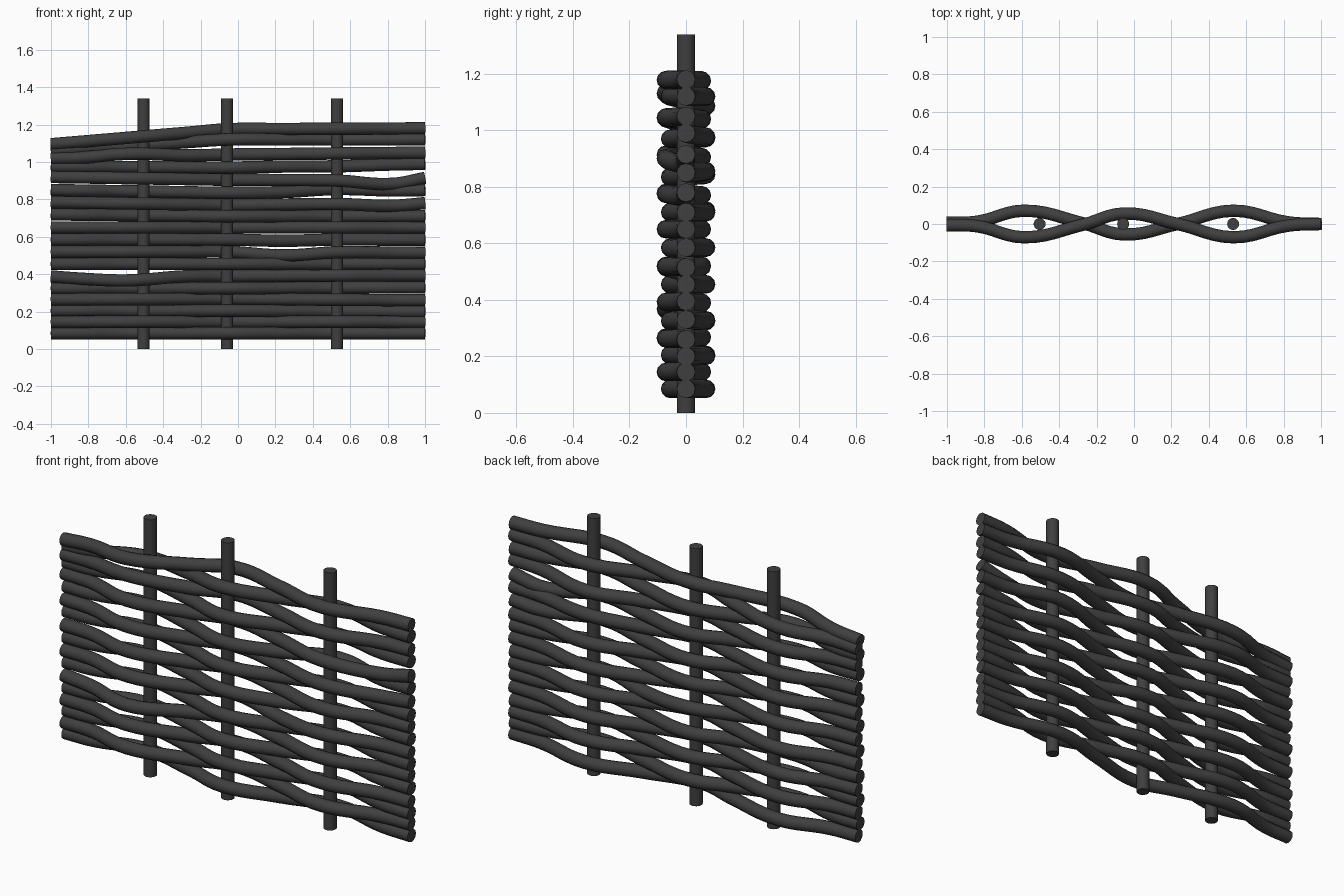
import bpy, math

if "Cube" in bpy.data.objects:
    bpy.data.objects.remove(bpy.data.objects["Cube"])

mat = bpy.data.materials.new("dark_wood")
mat.diffuse_color = (0.05, 0.05, 0.05, 1)
mat.use_nodes = True
mat.node_tree.nodes["Principled BSDF"].inputs["Base Color"].default_value = mat.diffuse_color


def finish(obj, name):
    obj.name = name
    obj.data.materials.append(mat)
    bpy.ops.object.shade_smooth_by_angle(angle=math.radians(40))


# Upright stakes
for i, x in enumerate((-0.505, -0.058, 0.53)):
    bpy.ops.mesh.primitive_cylinder_add(vertices=20, radius=0.032, depth=1.34,
                                        location=(x, 0, 0.67))
    finish(bpy.context.object, f"stake_{i + 1}")

# Rod heights, bottom to top, at the left end, middle stake and right end
left = (.085, .145, .205, .265, .325, .388, .455, .52, .585, .65, .72, .785,
        .85, .92, .975, 1.02, 1.06, 1.095)
mid = (.085, .145, .205, .268, .325, .39, .455, .52, .585, .65, .71, .77,
       .835, .905, .97, 1.04, 1.12, 1.175)
right = (.085, .145, .20, .26, .33, .395, .455, .515, .585, .65, .71, .78,
         .85, .915, .99, 1.05, 1.12, 1.18)

# Weave path: x and sideways offset of the rods that start behind
path = ((-1, .006), (-.84, .012), (-.59, .071), (-.27, .003), (-.055, -.056),
        (.24, .002), (.53, .071), (.83, .008), (1, 0))

# Small irregular sags: (rod, path point) -> height change
sag = {(5, 1): -.012, (5, 2): -.022, (7, 5): -.018, (8, 5): -.006,
       (13, 6): -.01, (13, 7): -.03, (11, 7): -.012, (12, 6): .012,
       (14, 6): -.004, (15, 2): .015, (13, 5): -.004}


def height(i, x):
    if x < -.055:
        return left[i] + (mid[i] - left[i]) * (x + 1) / .945
    return mid[i] + (right[i] - mid[i]) * (x + .055) / 1.055


# Woven horizontal rods, alternating sides row by row
for i in range(18):
    side = 1 if i % 2 == 0 else -1
    cu = bpy.data.curves.new("rod", 'CURVE')
    cu.dimensions = '3D'
    cu.bevel_depth = 0.033
    cu.bevel_resolution = 4
    cu.resolution_u = 6
    cu.use_fill_caps = True
    sp = cu.splines.new('BEZIER')
    sp.bezier_points.add(len(path) - 1)
    for k, (x, y) in enumerate(path):
        p = sp.bezier_points[k]
        p.co = (x, y * side, height(i, x) + sag.get((i, k), 0))
        p.handle_left_type = p.handle_right_type = 'AUTO'
    obj = bpy.data.objects.new("rod", cu)
    bpy.context.collection.objects.link(obj)
    bpy.ops.object.select_all(action='DESELECT')
    obj.select_set(True)
    bpy.context.view_layer.objects.active = obj
    bpy.ops.object.convert(target='MESH')
    finish(bpy.context.object, f"woven_rod_{i + 1:02d}")
